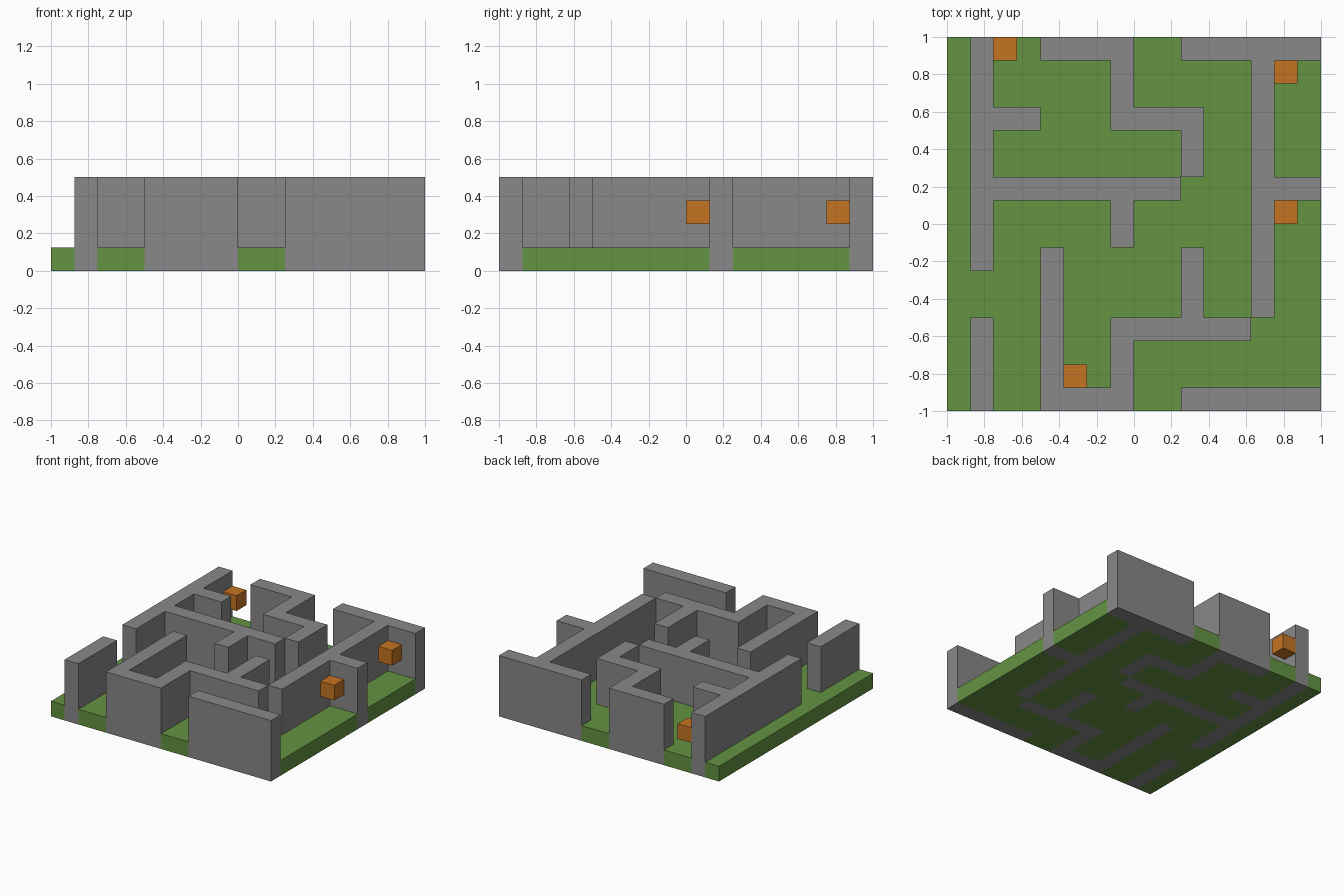
import bpy
import bmesh

cube = bpy.data.objects.get("Cube")
if cube:
    bpy.data.objects.remove(cube, do_unlink=True)

N = 16            # cells along each side
CELL = 2 / N      # cell size


def material(name, rgb):
    mat = bpy.data.materials.new(name)
    mat.use_nodes = True
    color = (*rgb, 1)
    mat.diffuse_color = color
    mat.node_tree.nodes["Principled BSDF"].inputs["Base Color"].default_value = color
    return mat


def block(name, cells, low, high, mat):
    """Solid made from a set of grid cells, with sides only on its outline."""
    bm = bmesh.new()

    def quad(corners):
        bm.faces.new([bm.verts.new((i * CELL - 1, j * CELL - 1, z)) for i, j, z in corners])

    for c, r in sorted(cells):
        ring = [(c, r), (c + 1, r), (c + 1, r + 1), (c, r + 1)]
        quad([(*p, high) for p in ring])
        quad([(*p, low) for p in reversed(ring)])
        neighbours = [(c, r - 1), (c + 1, r), (c, r + 1), (c - 1, r)]
        for k, other in enumerate(neighbours):
            if other not in cells:
                a, b = ring[k], ring[(k + 1) % 4]
                quad([(*a, low), (*b, low), (*b, high), (*a, high)])
    bmesh.ops.remove_doubles(bm, verts=bm.verts, dist=0.001)
    mesh = bpy.data.meshes.new(name)
    bm.to_mesh(mesh)
    bm.free()
    mesh.materials.append(mat)
    obj = bpy.data.objects.new(name, mesh)
    bpy.context.collection.objects.link(obj)
    return obj


stone = material("stone grey", (0.246, 0.246, 0.246))
grass = material("grass green", (0.125, 0.292, 0.053))
orange = material("crate orange", (0.56, 0.175, 0.016))

# Wall runs in cells: first column, end column, first row, end row
runs = [
    (1, 2, 6, 16), (1, 2, 0, 4), (2, 4, 12, 13), (2, 10, 9, 10), (7, 8, 7, 9),
    (4, 8, 15, 16), (7, 8, 12, 16), (8, 11, 12, 13), (10, 11, 10, 13),
    (4, 5, 0, 7), (4, 8, 0, 1), (7, 8, 0, 4), (7, 13, 3, 4), (10, 11, 4, 7),
    (13, 14, 4, 16), (10, 16, 15, 16), (14, 16, 9, 10), (10, 16, 0, 1),
]
walls = {(c, r) for c0, c1, r0, r1 in runs for c in range(c0, c1) for r in range(r0, r1)}
floor = {(c, r) for c in range(N) for r in range(N)} - walls

# Maze walls reach the ground; the grass fills the cells between them
block("maze_walls", walls, 0, 4 * CELL, stone)
block("grass_floor", floor, 0, CELL, grass)

# Floating crates
for n, spot in enumerate([(2, 15), (14, 14), (14, 8), (5, 1)], 1):
    block(f"crate_{n}", {spot}, 2 * CELL, 3 * CELL, orange)
